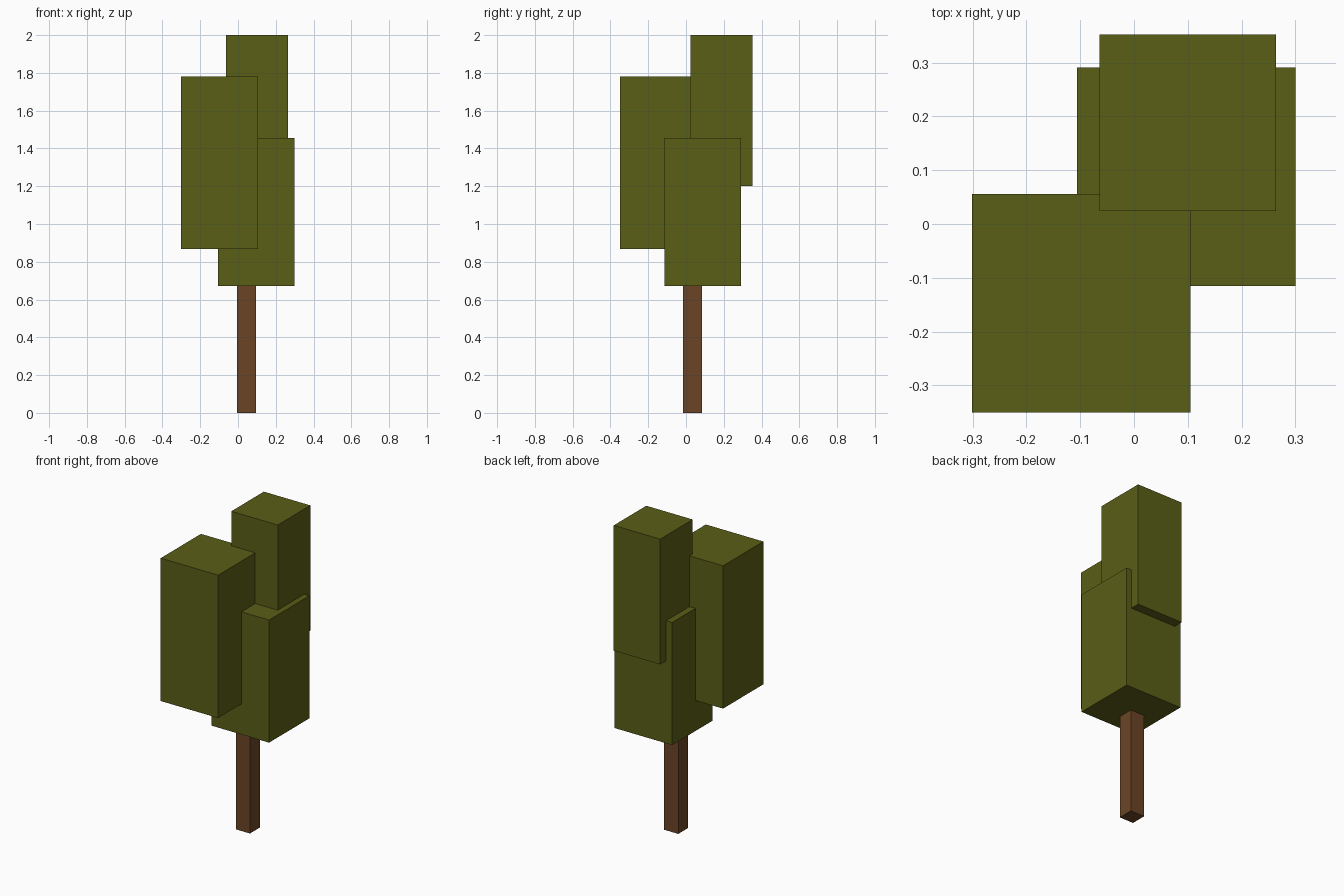
import bpy

if "Cube" in bpy.data.objects:
    bpy.data.objects.remove(bpy.data.objects["Cube"])


def material(name, color):
    mat = bpy.data.materials.new(name)
    mat.diffuse_color = (*color, 1.0)
    mat.use_nodes = True
    mat.node_tree.nodes["Principled BSDF"].inputs["Base Color"].default_value = mat.diffuse_color
    return mat


def box(name, lo, hi, mat):
    # Axis-aligned box between two corners
    centre = [(a + b) / 2 for a, b in zip(lo, hi)]
    bpy.ops.mesh.primitive_cube_add(size=1, location=centre)
    obj = bpy.context.object
    obj.name = name
    obj.scale = [b - a for a, b in zip(lo, hi)]
    bpy.ops.object.transform_apply(location=False, rotation=False, scale=True)
    obj.data.materials.append(mat)
    return obj


bark = material("bark", (0.147, 0.060, 0.019))
leaf = material("leaf", (0.102, 0.112, 0.008))

# Trunk
box("trunk", (-0.005, -0.015, 0.0), (0.095, 0.085, 0.675), bark)

# Three overlapping foliage blocks
box("foliage_lower", (-0.106, -0.115, 0.673), (0.30, 0.291, 1.456), leaf)
box("foliage_front", (-0.301, -0.35, 0.868), (0.105, 0.056, 1.78), leaf)
box("foliage_top", (-0.064, 0.024, 1.2), (0.264, 0.352, 2.0), leaf)
